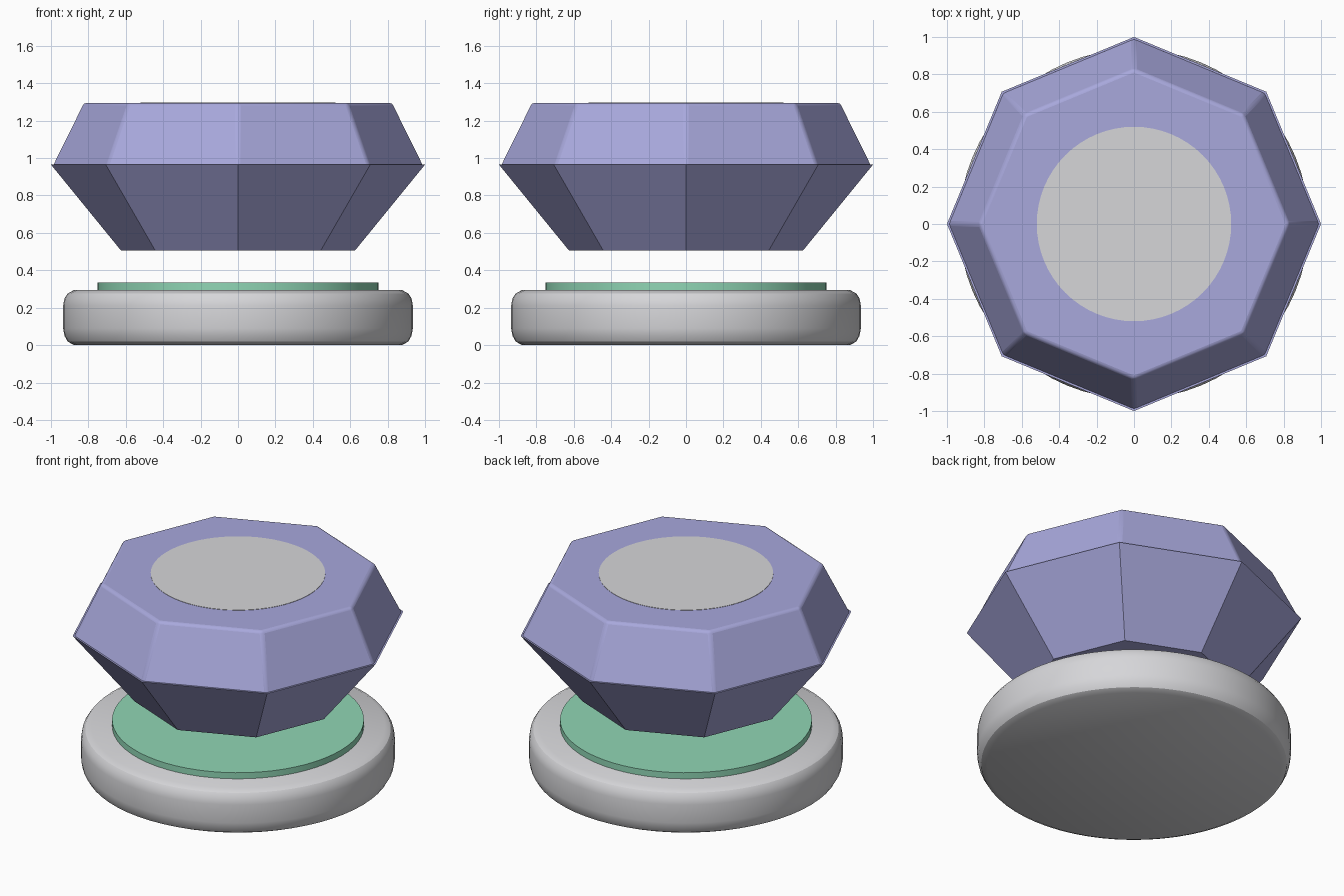
import bpy, bmesh, math

cube = bpy.data.objects.get("Cube")
if cube:
    bpy.data.objects.remove(cube, do_unlink=True)


def material(name, srgb):
    """Flat material from an 8-bit display colour."""
    col = [((c / 255 + 0.055) / 1.055) ** 2.4 for c in srgb] + [1.0]
    m = bpy.data.materials.new(name)
    m.use_nodes = True
    m.diffuse_color = col
    m.node_tree.nodes["Principled BSDF"].inputs["Base Color"].default_value = col
    return m


grey = material("pale grey", (214, 214, 217))
violet = material("soft violet", (168, 168, 220))
green = material("mint green", (144, 214, 181))


def lathe(name, profile, sides, mat, bevel=0.0, smooth=None):
    """Closed solid of stacked rings from (radius, height) pairs."""
    bm = bmesh.new()
    rings = []
    for r, z in profile:
        angles = [2 * math.pi * i / sides for i in range(sides)]
        rings.append([bm.verts.new((r * math.cos(a), r * math.sin(a), z)) for a in angles])
    for low, high in zip(rings, rings[1:]):
        for i in range(sides):
            j = (i + 1) % sides
            bm.faces.new((low[i], low[j], high[j], high[i]))
    bm.faces.new(rings[0][::-1])
    bm.faces.new(rings[-1])
    mesh = bpy.data.meshes.new(name)
    bm.to_mesh(mesh)
    bm.free()
    mesh.materials.append(mat)
    ob = bpy.data.objects.new(name, mesh)
    bpy.context.collection.objects.link(ob)
    if bevel:
        mod = ob.modifiers.new("soft edges", "BEVEL")
        mod.width = bevel
        mod.segments = 3
        mod.limit_method = "ANGLE"
        mod.angle_limit = math.radians(20)
    if smooth:
        bpy.ops.object.select_all(action="DESELECT")
        ob.select_set(True)
        bpy.context.view_layer.objects.active = ob
        bpy.ops.object.shade_smooth_by_angle(angle=math.radians(smooth))
    return ob


# Round base with softened rims
lathe("base", [(0.875, 0), (0.91, 0.018), (0.928, 0.05), (0.935, 0.09),
               (0.935, 0.21), (0.928, 0.25), (0.91, 0.277), (0.875, 0.295)],
      64, grey, smooth=28)

# Raised coloured disc on the base
lathe("base_disc", [(0.75, 0.28), (0.75, 0.335)], 64, green, smooth=30)

# Floating faceted gem: sharp lower half, softened upper half
lathe("gem_lower", [(0.625, 0.505), (1.0, 0.965)], 8, violet)
lathe("gem_crown", [(0.995, 0.955), (0.827, 1.295)], 8, violet, bevel=0.016, smooth=35)

# Inlaid round plate on top of the gem
lathe("top_plate", [(0.52, 1.292), (0.52, 1.297)], 64, grey, smooth=30)
